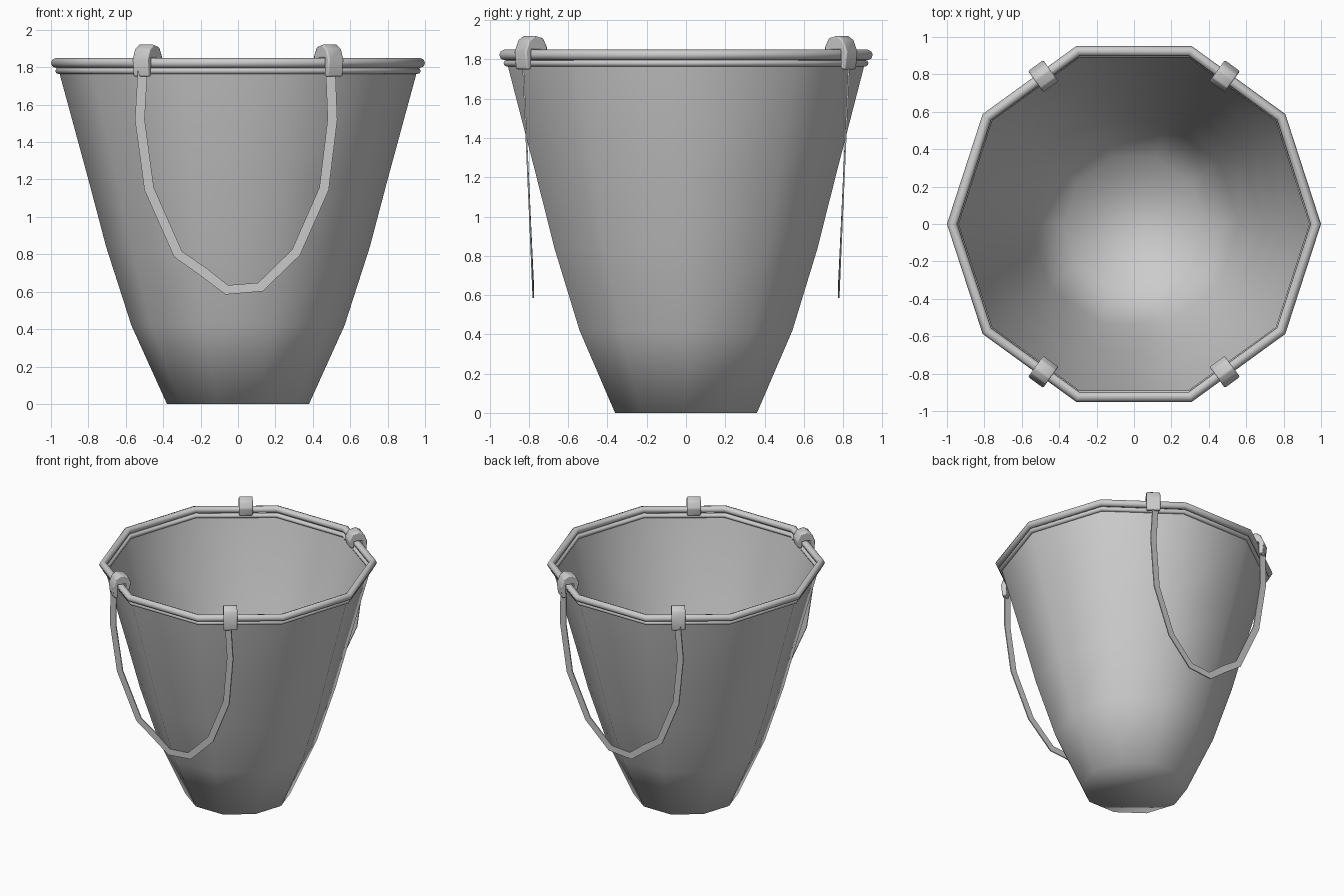
import bpy, bmesh
from math import cos, sin, pi, radians
from mathutils import Vector

cube = bpy.data.objects.get("Cube")
if cube:
    bpy.data.objects.remove(cube, do_unlink=True)

SIDES = 10
grey = bpy.data.materials.new("plain_grey")
grey.use_nodes = True
colour = (0.6, 0.6, 0.6, 1)
grey.diffuse_color = colour
grey.node_tree.nodes["Principled BSDF"].inputs["Base Color"].default_value = colour


def finish(name, bm, angle):
    bmesh.ops.recalc_face_normals(bm, faces=bm.faces)
    mesh = bpy.data.meshes.new(name)
    bm.to_mesh(mesh)
    bm.free()
    mesh.materials.append(grey)
    ob = bpy.data.objects.new(name, mesh)
    bpy.context.collection.objects.link(ob)
    bpy.ops.object.select_all(action='DESELECT')
    ob.select_set(True)
    bpy.context.view_layer.objects.active = ob
    bpy.ops.object.shade_smooth_by_angle(angle=radians(angle))
    return ob


def lathe(name, profile, closed, angle):
    """Turn (radius, z) points into a ten-sided ring or shell."""
    bm = bmesh.new()
    rings = [[bm.verts.new((r * cos(2 * pi * i / SIDES), r * sin(2 * pi * i / SIDES), z))
              for i in range(SIDES)] for r, z in profile]
    pairs = list(zip(rings, rings[1:]))
    if closed:
        pairs.append((rings[-1], rings[0]))
    else:
        bm.faces.new(rings[0])
    for a, b in pairs:
        for i in range(SIDES):
            j = (i + 1) % SIDES
            bm.faces.new((a[i], a[j], b[j], b[i]))
    return finish(name, bm, angle)


def tube(name, radius, z, width, height):
    profile = [(radius + width * cos(2 * pi * k / 8), z + height * sin(2 * pi * k / 8))
               for k in range(8)]
    lathe(name, profile, True, 60)


# Tapered bucket wall and floor, softly shaded across the base
shell = lathe("bucket_body", [(0.38, 0), (0.57, 0.42), (0.705, 0.84), (0.80, 1.2),
                              (0.955, 1.77), (0.96, 1.8)], False, 180)
wall = shell.modifiers.new("wall", 'SOLIDIFY')
wall.thickness = 0.008
wall.offset = -1

# Rolled rim with a smaller bead below it
tube("rim", 0.972, 1.823, 0.028, 0.027)
tube("lower_bead", 0.957, 1.781, 0.02, 0.018)

# Hooks over the rim: side profile as (outward, z)
HOOK = [(0.06, 1.75), (0.07, 1.84), (0.045, 1.9), (0.01, 1.922), (-0.045, 1.908),
        (-0.07, 1.86), (-0.06, 1.8), (-0.03, 1.8), (-0.03, 1.85), (0.03, 1.85), (0.03, 1.75)]


def hook(name, sx, sy):
    out = Vector((sx * cos(radians(54)), sy * sin(radians(54)), 0))
    along = Vector((-out.y, out.x, 0))
    centre = Vector((sx * 0.485, sy * 0.79, 0))
    bm = bmesh.new()
    ends = [[bm.verts.new(centre + out * u + along * side + Vector((0, 0, z)))
             for u, z in HOOK] for side in (-0.05, 0.05)]
    for end in ends:
        bm.faces.new(end)
    for i in range(len(HOOK)):
        j = (i + 1) % len(HOOK)
        bm.faces.new((ends[0][i], ends[0][j], ends[1][j], ends[1][i]))
    ob = finish(name, bm, 50)
    bevel = ob.modifiers.new("soft_edges", 'BEVEL')
    bevel.width = 0.008
    bevel.segments = 2


# Flat hanging straps: centre line as (x, z)
STRAP = [(-0.51, 1.78), (-0.525, 1.52), (-0.475, 1.15), (-0.32, 0.8), (-0.19, 0.71),
         (-0.06, 0.61), (0.12, 0.625), (0.31, 0.81), (0.46, 1.15), (0.505, 1.52), (0.495, 1.78)]


def strap(name, sy):
    points = [Vector((x, 0, z)) for x, z in STRAP]
    bm = bmesh.new()
    rows = []
    for i, p in enumerate(points):
        d = (points[min(i + 1, len(points) - 1)] - points[max(i - 1, 0)]).normalized()
        across = Vector((-d.z, 0, d.x)) * 0.026
        depth = Vector((0, sy * (0.75 + 0.045 * p.z), 0))
        rows.append([bm.verts.new(p + depth + across * s + Vector((0, t * 0.004, 0)))
                     for s, t in ((-1, -1), (1, -1), (1, 1), (-1, 1))])
    for a, b in zip(rows, rows[1:]):
        for k in range(4):
            m = (k + 1) % 4
            bm.faces.new((a[k], a[m], b[m], b[k]))
    bm.faces.new(rows[0])
    bm.faces.new(rows[-1])
    finish(name, bm, 40)


for face, sy in (("front", -1), ("back", 1)):
    strap(face + "_strap", sy)
    for side, sx in (("left", 1), ("right", -1)):
        hook(f"{face}_{side}_hook", sx, sy)
